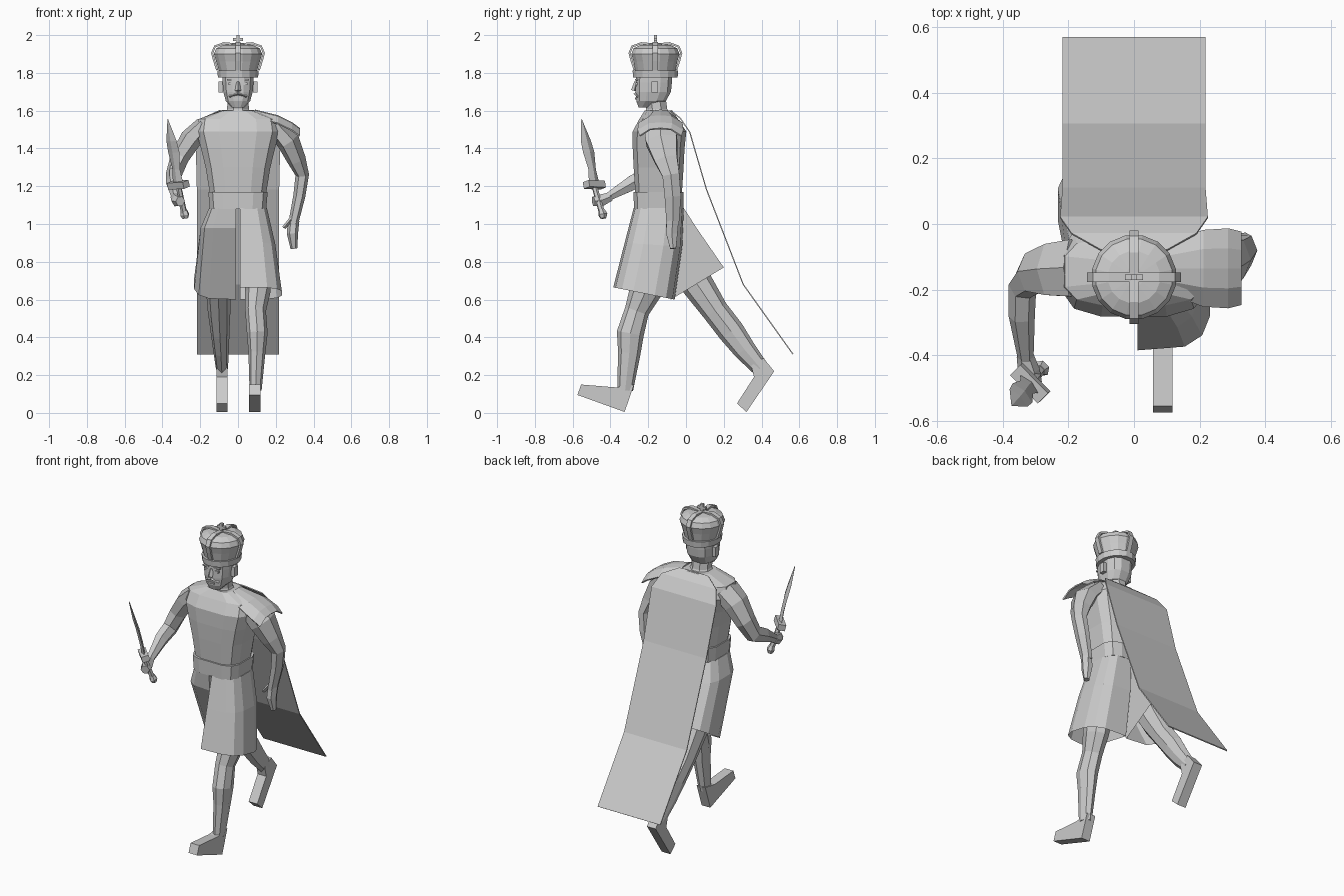
import bpy
from math import cos, sin, pi, copysign
from mathutils import Vector

default_cube = bpy.data.objects.get("Cube")
if default_cube:
    bpy.data.objects.remove(default_cube)

stone = bpy.data.materials.new("pale grey")
stone.use_nodes = True
grey = (.6, .6, .6, 1)
stone.diffuse_color = grey
stone.node_tree.nodes["Principled BSDF"].inputs["Base Color"].default_value = grey


def add_object(name, verts, faces):
    mesh = bpy.data.meshes.new(name)
    mesh.from_pydata([tuple(v) for v in verts], [], faces)
    mesh.materials.append(stone)
    obj = bpy.data.objects.new(name, mesh)
    bpy.context.scene.collection.objects.link(obj)
    bpy.context.view_layer.objects.active = obj
    obj.select_set(True)
    bpy.ops.object.mode_set(mode='EDIT')
    bpy.ops.mesh.select_all(action='SELECT')
    bpy.ops.mesh.normals_make_consistent(inside=False)
    bpy.ops.object.mode_set(mode='OBJECT')
    obj.select_set(False)
    return obj


def bridge(name, rings, cap_start=True, cap_end=True):
    """Skin a stack of equal-length closed rings."""
    count = len(rings[0])
    verts = [v for ring in rings for v in ring]
    faces = []
    for row in range(len(rings) - 1):
        a, b = row * count, (row + 1) * count
        for i in range(count):
            j = (i + 1) % count
            faces.append((a + i, a + j, b + j, b + i))
    if cap_start:
        faces.append(tuple(range(count)))
    if cap_end:
        faces.append(tuple(range(len(verts) - count, len(verts))))
    return add_object(name, verts, faces)


def rounded(value, power):
    return copysign(abs(value) ** power, value)


def stack(name, levels, sides=12, power=1.0):
    """Horizontal rounded sections given as (z, y centre, x radius, y radius)."""
    rings = []
    for z, cy, rx, ry in levels:
        angles = [2 * pi * (i + .5) / sides for i in range(sides)]
        rings.append([(rx * rounded(cos(a), power), cy + ry * rounded(sin(a), power), z)
                      for a in angles])
    return bridge(name, rings)


def tube(name, points, sides=6, side_axis=(1, 0, 0), phase=0.0):
    """Tapered limb through points given as (x, y, z, side radius, depth radius)."""
    centres = [Vector(p[:3]) for p in points]
    rings = []
    for i, p in enumerate(points):
        tangent = (centres[min(i + 1, len(points) - 1)] - centres[max(i - 1, 0)]).normalized()
        u = Vector(side_axis)
        u = (u - tangent * u.dot(tangent)).normalized()
        v = tangent.cross(u)
        angles = [phase + 2 * pi * k / sides for k in range(sides)]
        rings.append([centres[i] + u * cos(a) * p[3] + v * sin(a) * p[4] for a in angles])
    return bridge(name, rings)


def box(name, centre, size):
    x, y, z = centre
    w, d, h = (s / 2 for s in size)
    rings = [[(x - w, y - d, k), (x + w, y - d, k), (x + w, y + d, k), (x - w, y + d, k)]
             for k in (z - h, z + h)]
    return bridge(name, rings)


def side_profile(name, outline, left, right):
    return bridge(name, [[(x, y, z) for y, z in outline] for x in (left, right)])


def sheet(name, rows, thickness):
    count = len(rows[0])
    faces = [(r * count + c, r * count + c + 1, (r + 1) * count + c + 1, (r + 1) * count + c)
             for r in range(len(rows) - 1) for c in range(count - 1)]
    obj = add_object(name, [v for row in rows for v in row], faces)
    solid = obj.modifiers.new("cloth thickness", 'SOLIDIFY')
    solid.thickness = thickness
    solid.offset = 0
    return obj


# Torso, belt and neck
stack("torso", [(1.15, -.145, .15, .125), (1.3, -.145, .175, .135), (1.4, -.145, .2, .14),
                (1.49, -.14, .225, .145), (1.555, -.145, .215, .105), (1.6, -.145, .085, .075)],
      power=.6)
stack("belt", [(1.08, -.145, .152, .133), (1.17, -.145, .16, .135)], power=.5)
stack("neck", [(1.56, -.145, .085, .08), (1.61, -.155, .062, .06), (1.68, -.165, .06, .06)], sides=8)


# Skirt in two halves that follow the legs
def skirt_half(name, side, levels):
    rings = []
    for width, front, back in levels:
        ring = []
        for i in range(8):
            a = pi * i / 7
            t = (1 - rounded(cos(a), .7)) / 2
            y, z = (f + (b - f) * t for f, b in zip(front, back))
            ring.append((side * width * sin(a) ** .5 if 0 < i < 7 else side * .01, y, z))
        rings.append(ring)
    return bridge(name, rings, cap_end=False)


waist_front, waist_back = (-.277, 1.085), (-.012, 1.085)
skirt_half("left_skirt", 1, [(.155, waist_front, waist_back), (.2, (-.325, .9), (-.02, .88)),
                             (.235, (-.385, .665), (-.06, .6))])
skirt_half("right_skirt", -1, [(.155, waist_front, waist_back), (.2, (-.265, .98), (.055, .98)),
                               (.235, (-.08, .6), (.2, .77))])

# Striding legs and wedge-shaped shoes
tube("left_leg", [(.1, -.17, .85, .08, .1), (.105, -.215, .64, .067, .085),
                  (.093, -.26, .54, .055, .065), (.102, -.295, .42, .055, .072),
                  (.1, -.3, .32, .045, .06), (.093, -.322, .12, .032, .042)], sides=8)
tube("right_leg", [(-.1, -.03, .85, .08, .1), (-.105, .06, .68, .067, .085),
                   (-.1, .155, .54, .06, .07), (-.095, .24, .43, .05, .07),
                   (-.09, .31, .335, .042, .06), (-.085, .395, .235, .032, .045)], sides=8)
side_profile("left_shoe", [(-.575, .095), (-.325, .005), (-.275, .15), (-.37, .135), (-.555, .15)],
             .058, .118)
side_profile("right_shoe", [(.41, .29), (.467, .22), (.32, .005), (.27, .05), (.36, .19), (.345, .25)],
             -.115, -.055)

# Arms and hands
tube("left_arm", [(.19, -.135, 1.52, .05, .1), (.265, -.13, 1.44, .062, .095),
                  (.31, -.105, 1.34, .05, .07), (.34, -.08, 1.26, .036, .052),
                  (.325, -.07, 1.15, .032, .05), (.292, -.07, 1.0, .026, .038)])
tube("left_hand", [(.295, -.07, 1.02, .03, .036), (.288, -.075, .95, .03, .035),
                   (.296, -.068, .87, .018, .018)])
tube("left_thumb", [(.285, -.09, 1.03, .012, .014), (.243, -.095, .98, .01, .01)], sides=4)
tube("right_arm", [(-.18, -.135, 1.52, .05, .1), (-.25, -.14, 1.45, .058, .09),
                   (-.31, -.15, 1.35, .05, .068), (-.34, -.19, 1.26, .043, .055),
                   (-.342, -.28, 1.22, .04, .045), (-.33, -.41, 1.145, .024, .025)])
tube("right_hand", [(-.332, -.4, 1.145, .026, .027), (-.32, -.45, 1.125, .034, .036),
                    (-.305, -.49, 1.12, .026, .028)])

# Leaf-bladed short sword
across = (1, -1, 0)
tube("sword_grip", [(-.284, -.442, 1.05, .017, .017), (-.315, -.485, 1.2, .015, .015)],
     side_axis=across)
tube("sword_pommel", [(-.279, -.438, 1.03, .018, .015), (-.282, -.44, 1.05, .027, .024),
                      (-.287, -.446, 1.075, .018, .015)], side_axis=across)
tube("sword_guard", [(-.312, -.482, 1.19, .085, .032), (-.32, -.488, 1.225, .085, .032)],
     sides=4, side_axis=across, phase=pi / 4)
tube("sword_blade", [(-.318, -.487, 1.22, .038, .01), (-.327, -.497, 1.29, .028, .01),
                     (-.34, -.515, 1.38, .042, .01), (-.352, -.53, 1.44, .038, .009),
                     (-.372, -.553, 1.555, .002, .002)], sides=4, side_axis=across)

# Head and face
stack("head", [(1.618, -.222, .035, .03), (1.65, -.185, .066, .08), (1.7, -.173, .08, .096),
               (1.75, -.17, .084, .098), (1.8, -.168, .085, .098)], power=.75)
tube("nose", [(0, -.262, 1.752, .009, .012), (0, -.275, 1.705, .016, .016)], sides=4)
box("lips", (0, -.263, 1.665), (.045, .014, .01))
for side, word in ((1, "left"), (-1, "right")):
    box(word + "_eye", (side * .036, -.262, 1.742), (.026, .012, .012))
    box(word + "_brow", (side * .037, -.262, 1.763), (.04, .018, .008))
    box(word + "_ear", (side * .091, -.165, 1.725), (.022, .034, .06))
    tube(word + "_moustache", [(0, -.268, 1.69, .01, .007), (side * .045, -.254, 1.675, .01, .007)],
         sides=4, side_axis=(0, 1, 0))

# Crown with puffed cap, four arches and a cross
mid = -.162
stack("crown_band", [(1.775, mid, .108, .12), (1.812, mid, .112, .123)], sides=16)
stack("crown_cap", [(1.81, mid, .102, .108), (1.86, mid, .118, .118), (1.9, mid, .13, .13),
                    (1.93, mid, .118, .118), (1.948, mid, .08, .08), (1.952, mid, .03, .03)], sides=16)
arch = [(.11, 1.815), (.126, 1.865), (.137, 1.905), (.122, 1.94), (.075, 1.957), (0, 1.95)]
for word, dx, dy in (("left", 1, 0), ("right", -1, 0), ("front", 0, -1), ("back", 0, 1)):
    tube("crown_arch_" + word, [(dx * r, mid + dy * r, z, .02, .008) for r, z in arch],
         sides=4, side_axis=(dy, dx, 0), phase=pi / 4)
box("cross_upright", (0, mid, 1.97), (.018, .016, .06))
box("cross_arms", (0, mid, 1.976), (.055, .016, .016))

# Long trailing cape and the drape over the left shoulder
cape_line = [(-.08, 1.6, .1), (-.03, 1.56, .19), (.02, 1.486, .225), (.108, 1.184, .218),
             (.303, .68, .218), (.567, .31, .218)]
sheet("cape", [[(w * k / 2, y, z) for k in (-2, -1, 0, 1, 2)] for y, z, w in cape_line], .006)
drape_line = [(.09, 1.602, .07), (.21, 1.572, .115), (.285, 1.535, .12), (.325, 1.505, .11)]
sheet("shoulder_drape", [[(x, -.135 + d * k, z - .04 * abs(k) ** 3) for k in (-1, -.5, 0, .5, 1)]
                         for x, z, d in drape_line], .008)
